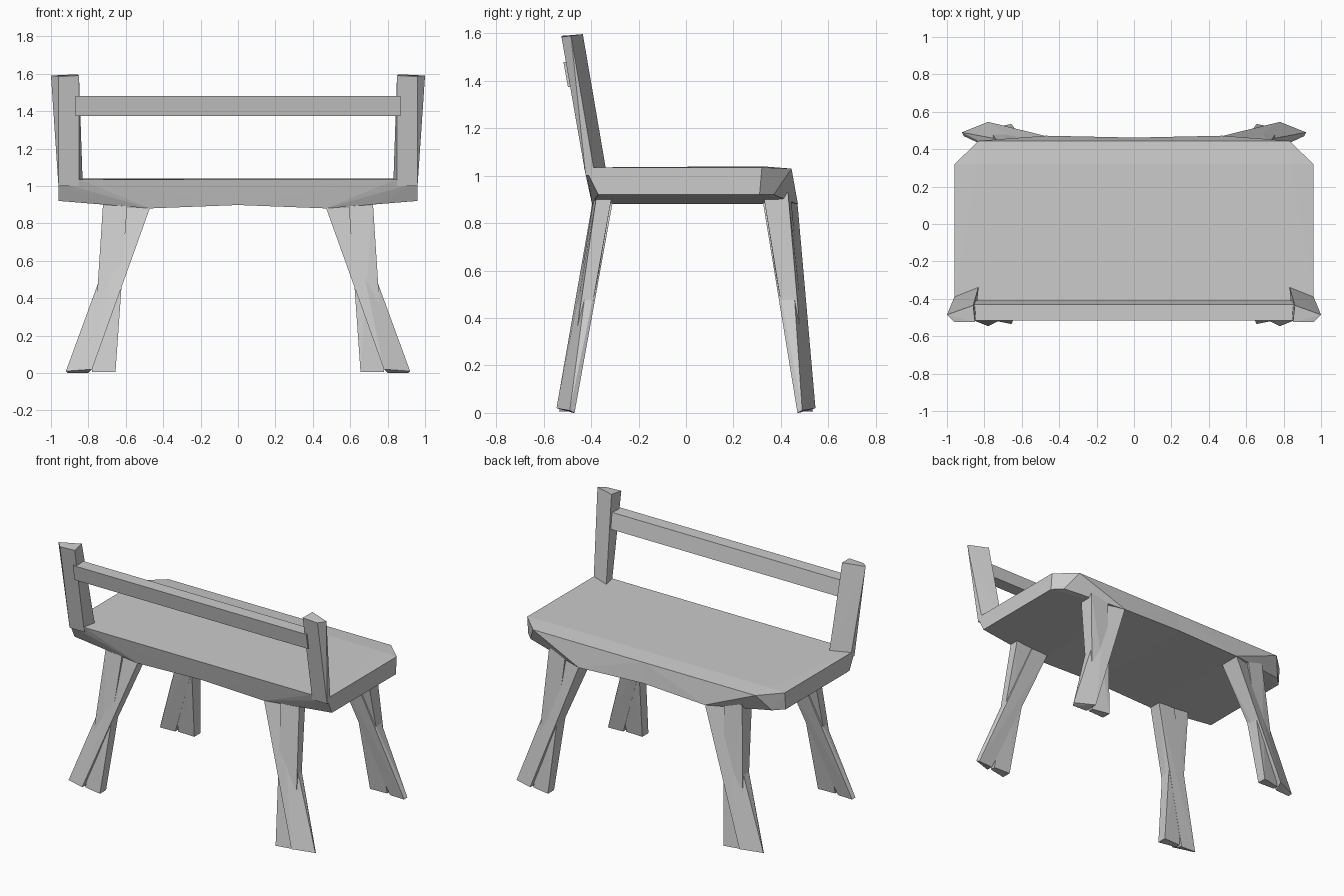
import bpy, bmesh

if "Cube" in bpy.data.objects:
    bpy.data.objects.remove(bpy.data.objects["Cube"])


def hull_part(name, pts, open_centre=False):
    """Flat-faced solid around the points, mirrored across x = 0."""
    bm = bmesh.new()
    for p in pts:
        bm.verts.new(p)
    res = bmesh.ops.convex_hull(bm, input=bm.verts)
    loose = [g for g in res["geom_interior"] if isinstance(g, bmesh.types.BMVert)]
    if loose:
        bmesh.ops.delete(bm, geom=loose, context='VERTS')
    if open_centre:
        caps = [f for f in bm.faces if all(abs(v.co.x) < 1e-4 for v in f.verts)]
        bmesh.ops.delete(bm, geom=caps, context='FACES')
    bmesh.ops.dissolve_limit(bm, angle_limit=0.01, verts=bm.verts, edges=bm.edges)
    bmesh.ops.recalc_face_normals(bm, faces=bm.faces)
    me = bpy.data.meshes.new(name)
    bm.to_mesh(me)
    bm.free()
    ob = bpy.data.objects.new(name, me)
    bpy.context.collection.objects.link(ob)
    mirror = ob.modifiers.new("mirror", 'MIRROR')
    mirror.use_clip = True
    return ob


def ring(z, *xy):
    return [(x, y, z) for x, y in xy]


# seat: right half, chamfered corners and a tapered, slightly arched underside
hull_part("seat", [
    (0, 0.445, 1.03), (0.83, 0.445, 1.03), (0.96, 0.32, 1.035),
    (0, 0.32, 1.04), (0.84, 0.32, 1.04),
    (0.96, -0.39, 1.035), (0.96, -0.42, 1.02), (0.85, -0.43, 1.035), (0, -0.43, 1.035),
    (0.96, 0.31, 0.92), (0.96, -0.37, 0.92), (0.90, 0.37, 0.92),
    (0.73, 0.40, 0.905), (0.73, -0.385, 0.905),
    (0.47, 0.472, 0.88), (0.47, -0.395, 0.88),
    (0, 0.462, 0.898), (0, -0.40, 0.898)], open_centre=True)

# back posts, leaning back and outward
hull_part("back_post",
          ring(1.0, (0.96, -0.423), (0.958, -0.384), (0.83, -0.333), (0.85, -0.423)) +
          [(0.96, -0.525, 1.585), (1.0, -0.485, 1.59), (0.86, -0.435, 1.597), (0.85, -0.525, 1.59)])

# back rail
hull_part("back_rail",
          ring(1.48, (0, -0.43), (0.87, -0.43), (0.87, -0.517), (0, -0.517)) +
          ring(1.375, (0, -0.41), (0.87, -0.41), (0.87, -0.498), (0, -0.498)), open_centre=True)

# crossed legs: a steep plank and a splayed plank in each corner
# side: name, y sign, outer y at inner edge, outer y at outer edge, inner y at the top
for name, s, o1, o2, i in (("front", -1, 0.395, 0.375, 0.31), ("rear", 1, 0.47, 0.43, 0.325)):
    hull_part(name + "_leg_steep",
              ring(0.93, (0.59, s * (o2 + 0.01)), (0.72, s * o2), (0.72, s * i), (0.59, s * i)) +
              ring(0.005, (0.655, s * 0.535), (0.78, s * 0.51), (0.78, s * 0.475), (0.655, s * 0.47)))
    hull_part(name + "_leg_splayed",
              ring(0.885, (0.47, s * o1), (0.60, s * o2), (0.60, s * i), (0.47, s * i)) +
              [(0.78, s * 0.546, 0.02), (0.92, s * 0.49, 0.01),
               (0.91, s * 0.47, 0.0), (0.80, s * 0.475, 0.0)])
